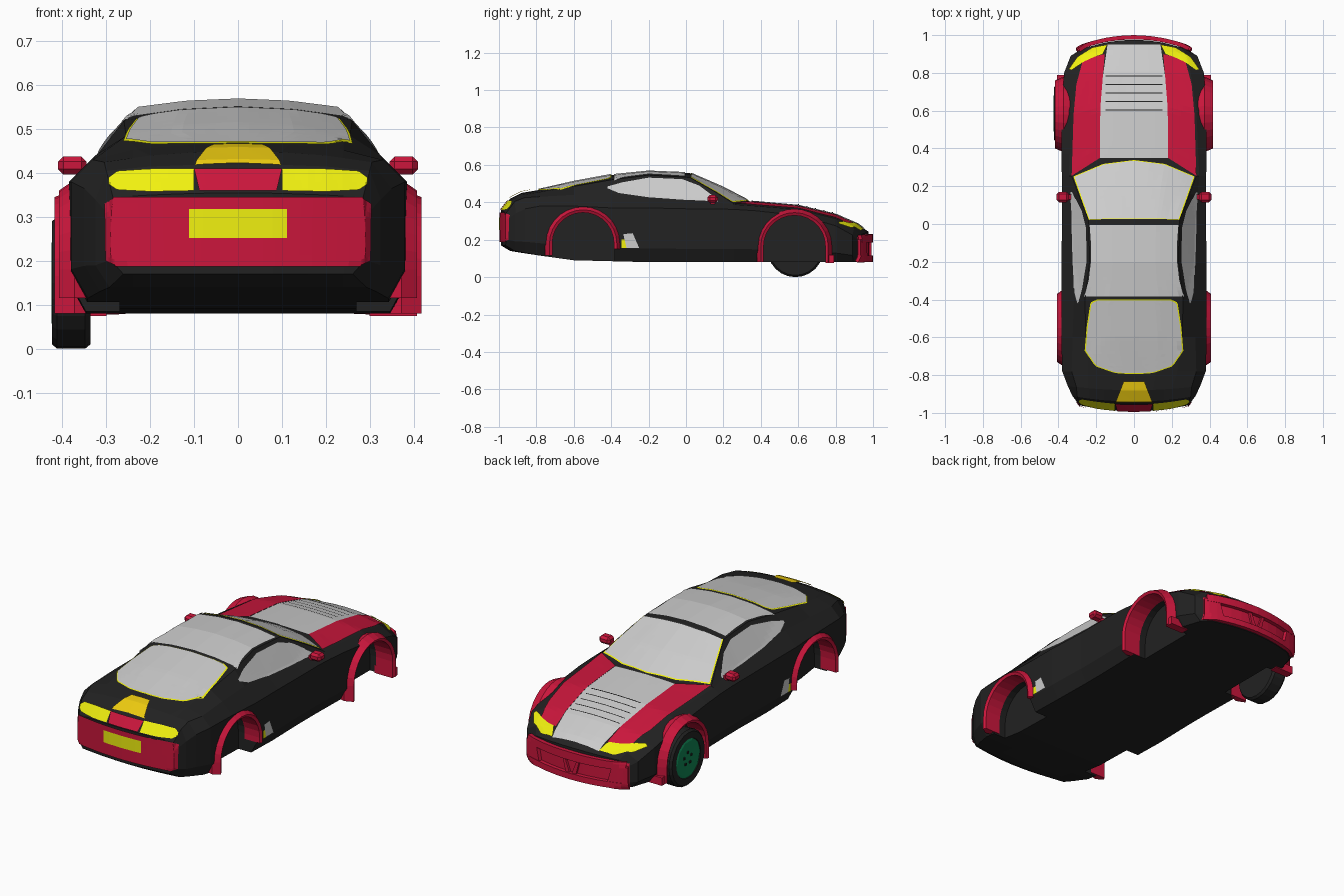
import bpy, bmesh, math
from mathutils import Vector
from mathutils.bvhtree import BVHTree

if "Cube" in bpy.data.objects:
    bpy.data.objects.remove(bpy.data.objects["Cube"])


def material(name, rgb):
    m = bpy.data.materials.new(name)
    m.diffuse_color = (*rgb, 1)
    m.use_nodes = True
    m.node_tree.nodes["Principled BSDF"].inputs["Base Color"].default_value = m.diffuse_color
    return m


BLACK = material("black_paint", (.016, .016, .016))
RED = material("red_paint", (.6, .008, .045))
YELLOW = material("yellow_lamp", (.88, .88, .005))
GOLD = material("gold", (.85, .6, .005))
TEAL = material("teal_rim", (.005, .24, .09))


def to_object(name, bm, mat=None):
    me = bpy.data.meshes.new(name)
    bm.to_mesh(me)
    bm.free()
    ob = bpy.data.objects.new(name, me)
    bpy.context.collection.objects.link(ob)
    if mat:
        me.materials.append(mat)
    return ob


def mirror_x(ob):
    ob.modifiers.new("mirror", 'MIRROR').use_axis[0] = True


def loft(name, rings, mat):
    """Skin closed rings of points and cap both ends."""
    bm = bmesh.new()
    vs = [[bm.verts.new(p) for p in r] for r in rings]
    k = len(rings[0])
    for a, b in zip(vs, vs[1:]):
        for i in range(k):
            bm.faces.new((a[i], a[(i + 1) % k], b[(i + 1) % k], b[i]))
    bm.faces.new(vs[0])
    bm.faces.new(vs[-1])
    bmesh.ops.recalc_face_normals(bm, faces=bm.faces)
    return to_object(name, bm, mat)


def box(name, lo, hi, mat, bevel=0):
    bm = bmesh.new()
    bmesh.ops.create_cube(bm, size=1)
    for v in bm.verts:
        v.co = [l + (h - l) * (c + .5) for l, h, c in zip(lo, hi, v.co)]
    if bevel:
        bmesh.ops.bevel(bm, geom=bm.edges[:], offset=bevel, segments=1, affect='EDGES')
    return to_object(name, bm, mat)


# Body stations: y, bow, half width, bottom z, side top z, shoulder x/z, roof edge x/z, centre z
STATIONS = [
    (-.99, .04, .29, .17, .30, .285, .345, .20, .35, .355),
    (-.94, .03, .325, .14, .34, .30, .405, .20, .415, .42),
    (-.88, .02, .35, .13, .365, .305, .425, .20, .44, .45),
    (-.78, 0, .38, .115, .38, .33, .43, .23, .455, .467),
    (-.6, 0, .385, .09, .38, .325, .44, .255, .485, .508),
    (-.4, 0, .385, .085, .37, .318, .445, .26, .52, .545),
    (-.2, 0, .385, .08, .37, .315, .43, .235, .545, .565),
    (.02, 0, .38, .08, .365, .32, .415, .24, .533, .556),
    (.2, -.05, .38, .08, .365, .335, .40, .295, .453, .478),
    (.34, -.085, .382, .08, .362, .345, .388, .33, .393, .405),
    (.43, -.06, .385, .08, .355, .34, .38, .20, .392, .397),
    (.6, 0, .385, .08, .33, .33, .362, .20, .375, .382),
    (.8, 0, .37, .08, .275, .30, .312, .18, .328, .335),
    (.92, -.03, .335, .08, .225, .275, .262, .16, .278, .283),
    (.975, -.07, .28, .08, .19, .25, .228, .14, .238, .243),
]


def bow_at(y):
    for a, b in zip(STATIONS, STATIONS[1:]):
        if y <= b[0] + 1e-5:
            return a[1] + (b[1] - a[1]) * (y - a[0]) / (b[0] - a[0])
    return STATIONS[-1][1]


rings = []
for y, bow, w, zb, zm, xs, zs, xr, zr, zt in STATIONS:
    half = [(0, zb), (.9 * w, zb), (w, zb + .25 * (zm - zb)), (w, zm), (xs, zs),
            (xr, zr), (xr / 2, zr + .75 * (zt - zr)), (0, zt)]
    ring = half + [(-x, z) for x, z in half[-2:0:-1]]
    rings.append([(x, y, z) for x, z in ring])
body = loft("body", rings, BLACK)

# Curve the nose, tail and windscreen base in plan
bm = bmesh.new()
bm.from_mesh(body.data)
for x in (-.24, -.16, -.08, 0, .08, .16, .24):
    bmesh.ops.bisect_plane(bm, geom=bm.verts[:] + bm.edges[:] + bm.faces[:],
                           plane_co=(x, 0, 0), plane_no=(1, 0, 0))
for v in bm.verts:
    v.co.y += bow_at(v.co.y) * min(abs(v.co.x) / .33, 1) ** 2
bm.to_mesh(body.data)
tree = BVHTree.FromBMesh(bm)
bm.free()

VIEWS = {"top": (lambda a, b: (a, b, 2), (0, 0, -1)),
         "rear": (lambda a, b: (a, -2, b), (0, 1, 0)),
         "front": (lambda a, b: (a, 2, b), (0, -1, 0)),
         "side": (lambda a, b: (2, a, b), (-1, 0, 0))}


def resample(pts, n):
    out = []
    for i in range(n + 1):
        t = i / n * (len(pts) - 1)
        k = min(int(t), len(pts) - 2)
        out.append(Vector(pts[k]).lerp(Vector(pts[k + 1]), t - k))
    return out


def patch(name, A, B, view, mat=None, off=.005, thick=0, mirror=False, n=20, m=12):
    """Panel between edge lines A and B, projected onto the body."""
    place, d = VIEWS[view]
    d = Vector(d)
    bm = bmesh.new()
    rows = []
    for a, b in zip(resample(A, n), resample(B, n)):
        row = []
        for j in range(m + 1):
            o = Vector(place(*a.lerp(b, j / m)))
            hit = tree.ray_cast(o, d)[0] or tree.find_nearest(o + d * 1.05)[0]
            row.append(bm.verts.new(hit - d * off))
        rows.append(row)
    for r, s in zip(rows, rows[1:]):
        for j in range(m):
            bm.faces.new((r[j], r[j + 1], s[j + 1], s[j]))
    bm.normal_update()
    if sum(f.normal.dot(d) for f in bm.faces) > 0:
        bmesh.ops.reverse_faces(bm, faces=bm.faces[:])
    ob = to_object(name, bm, mat)
    if thick:
        s = ob.modifiers.new("solid", 'SOLIDIFY')
        s.thickness, s.offset = thick, 0
    if mirror:
        mirror_x(ob)
    return ob


def flip(pts):
    return [(-x, y) for x, y in pts]


def glass(name, edge):
    """Symmetric window with a thin yellow trim behind it."""
    c = sum(y for _, y in edge) / len(edge)
    trim = [(x * 1.025, c + (y - c) * 1.025) for x, y in edge]
    patch(name + "_trim", trim, flip(trim), "top", YELLOW, .004, n=28, m=20)
    patch(name, edge, flip(edge), "top", None, .007, n=28, m=20)


# Glass and roof
def curved(name, front, rear):
    """Panel between two cross-car curves."""
    c = sum(y for _, y in front + rear) / len(front + rear)
    grow = lambda e: [(x * 1.02, c + (y - c) * 1.02) for x, y in e]
    patch(name + "_trim", grow(front), grow(rear), "top", YELLOW, .003, n=24, m=20)
    patch(name, front, rear, "top", None, .006, n=24, m=20)


curved("windscreen", [(-.315, .25), (-.16, .315), (0, .335), (.16, .315), (.315, .25)],
       [(-.235, .025), (-.12, .03), (0, .03), (.12, .03), (.235, .025)])
glass("rear_window", [(.19, -.405), (.225, -.42), (.245, -.55), (.255, -.67), (.2, -.75), (.1, -.785), (.03, -.79)])
roof = [(.235, -.005), (.228, -.1), (.228, -.2), (.24, -.3), (.265, -.385)]
patch("roof_panel", roof, flip(roof), "top", m=20)
patch("side_window", [(-.42, .485), (-.34, .507), (-.2, .532), (-.02, .524), (.07, .49), (.17, .415)],
      [(-.42, .475), (-.36, .45), (-.2, .427), (-.02, .414), (.07, .41), (.17, .405)],
      "side", None, .007, mirror=True)

# Bonnet centre, red stripes and louvres
inner = [(.18, .35), (.18, .48), (.178, .62), (.165, .78), (.14, .95)]
patch("bonnet_panel", inner, flip(inner), "top", n=24, m=16)
patch("bonnet_stripe", inner[:-1] + [(.155, .9)],
      [(.33, .255), (.325, .42), (.32, .58), (.305, .74), (.27, .87)], "top", RED, .006, mirror=True)
for i in range(5):
    y = .6 + .045 * i
    patch("bonnet_louvre", [(-.15, y), (.15, y)], [(-.15, y + .005), (.15, y + .005)],
          "top", BLACK, .009, n=12, m=1)

# Lamps
patch("headlamp", [(.14, .95), (.22, .935), (.3, .885), (.345, .82)],
      [(.165, .9), (.21, .885), (.265, .86), (.33, .815)], "top", YELLOW, .009, mirror=True)
patch("tail_lamp", [(.1, .41), (.2, .41), (.275, .405), (.295, .39)],
      [(.1, .36), (.2, .358), (.275, .362), (.295, .375)], "rear", YELLOW, .008, mirror=True)
patch("tail_centre", [(-.1, .41), (.1, .41)], [(-.088, .36), (.088, .36)], "rear", RED, .009)
patch("tail_badge_plate", [(-.055, -.835), (.055, -.835)], [(-.098, -.945), (.098, -.945)], "top", GOLD, .01)

# Rear bumper and number plate
patch("rear_bumper", [(-.285, .345), (0, .345), (.285, .345)],
      [(-.28, .187), (0, .187), (.28, .187)], "rear", RED, .007)
patch("rear_bumper_corner", [(.284, .343), (.304, .33)], [(.279, .19), (.302, .2)], "rear", RED, .006, mirror=True)
patch("number_plate", [(-.112, .318), (.112, .318)], [(-.112, .252), (.112, .252)], "rear", YELLOW, .01)

# Front bumper: recess, frame bars and centre spokes
patch("front_recess", [(-.3, .215), (.3, .215)], [(-.3, .085), (.3, .085)], "front", RED, .004)
patch("front_upper_bar", [(-.29, .225), (0, .23), (.29, .225)], [(-.29, .185), (0, .185), (.29, .185)],
      "front", RED, .014, .022)
patch("front_lower_bar", [(-.3, .115), (.3, .115)], [(-.3, .082), (.3, .082)], "front", RED, .014, .022)
patch("front_side_bar", [(.225, .2), (.3, .2)], [(.2, .1), (.3, .1)], "front", RED, .013, .02, True)
patch("front_spoke", [(.035, .19), (.05, .19)], [(.005, .11), (.03, .11)], "front", RED, .012, .012, True)
box_corner = box("front_corner_lip", (.30, .745, .075), (.408, .79, .118), RED)
mirror_x(box_corner)

# Side scoop
patch("side_scoop", [(-.335, .23), (-.285, .235)], [(-.32, .155), (-.25, .155)], "side", None, .006, mirror=True)
patch("scoop_marker", [(-.345, .2), (-.328, .2)], [(-.345, .155), (-.318, .155)], "side", YELLOW, .007, mirror=True)


# Wheel arches: cut the body, then add red flares
def arch_path(yc, zc, r, z_front, z_rear, seg=14):
    arc = [(yc + r * math.cos(math.pi * i / seg), zc + r * math.sin(math.pi * i / seg)) for i in range(seg + 1)]
    return [(yc + r, z_front)] + arc + [(yc - r, z_rear)]


for label, yc, zc, r_in, r_out, x_out, zf, zr in (
        ("rear", -.55, .18, .168, .205, .408, .15, .115),
        ("front", .58, .165, .168, .2, .418, .08, .08)):
    for s in (1, -1):
        prof = arch_path(yc, zc, r_in, -.05, -.05)
        cutter = loft("arch_cutter", [[(s * x, y, z) for y, z in prof] for x in (.27, .6)], BLACK)
        mod = body.modifiers.new("arch", 'BOOLEAN')
        mod.operation, mod.object = 'DIFFERENCE', cutter
        bpy.context.view_layer.objects.active = body
        bpy.ops.object.modifier_apply(modifier=mod.name)
        bpy.data.objects.remove(cutter)
    paths = [(arch_path(yc, zc, r, zf, zr), x) for r, x in
             ((r_in - .003, .31), (r_in - .003, x_out - .008), (r_in + .012, x_out), (r_out, .372), (r_out - .02, .31))]
    flare = loft(label + "_arch_flare",
                 [[(x, *p[i]) for p, x in paths] for i in range(len(paths[0][0]))], RED)
    mirror_x(flare)

# Door mirrors
shell = box("door_mirror", (.345, .115, .397), (.41, .17, .438), RED, .012)
mirror_x(shell)
arm = box("mirror_arm", (.32, .13, .392), (.355, .155, .412), RED)
mirror_x(arm)


# Single fitted front wheel
def disc(name, radii_x, seg, mat):
    rs = [[(x, .585 + r * math.cos(2 * math.pi * i / seg), .15 + r * math.sin(2 * math.pi * i / seg))
           for i in range(seg)] for r, x in radii_x]
    return loft(name, rs, mat)


disc("tyre", [(.1, -.336), (.14, -.336), (.15, -.348), (.15, -.412), (.14, -.424), (.105, -.424), (.1, -.412)], 24, BLACK)
disc("wheel_rim", [(.108, -.40), (.108, -.42), (.095, -.425), (.04, -.419)], 10, TEAL)
for k in range(5):
    a = 2 * math.pi * k / 5 + .3
    y, z = .585 + .032 * math.cos(a), .15 + .032 * math.sin(a)
    box("wheel_nut", (-.424, y - .006, z - .006), (-.41, y + .006, z + .006), BLACK)
